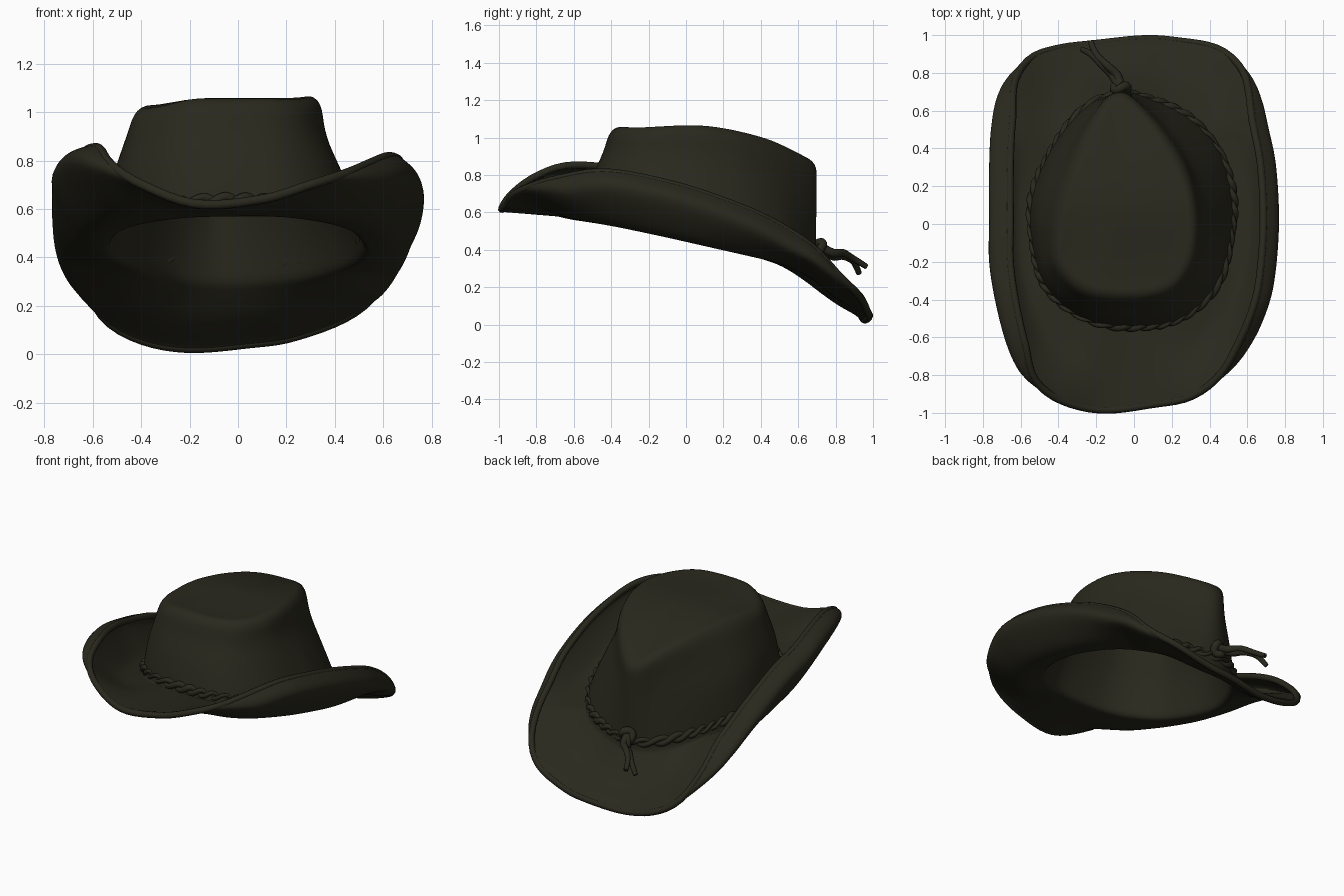
import bpy, bmesh, math
from mathutils import Vector

if "Cube" in bpy.data.objects:
    bpy.data.objects.remove(bpy.data.objects["Cube"])

N = 128
CX, CY = -0.03, 0.05          # centre used for all outlines

felt = bpy.data.materials.new("dark olive felt")
felt.diffuse_color = (0.0225, 0.0215, 0.0125, 1)
felt.use_nodes = True
felt.node_tree.nodes["Principled BSDF"].inputs["Base Color"].default_value = felt.diffuse_color


def catmull(pts, closed, steps):
    """Smooth curve through the points."""
    n, out = len(pts), []
    get = (lambda i: pts[i % n]) if closed else (lambda i: pts[max(0, min(n - 1, i))])
    for i in range(n if closed else n - 1):
        a, b, c, d = (Vector(get(i + k)) for k in (-1, 0, 1, 2))
        for s in range(steps):
            t = s / steps
            out.append(0.5 * (2 * b + (c - a) * t + (2 * a - 5 * b + 4 * c - d) * t * t
                              + (3 * b - a - 3 * c + d) * t ** 3))
    if not closed:
        out.append(Vector(pts[-1]))
    return out


def outline(ctrl):
    """Closed outline resampled at N equal angles about the centre."""
    pts = [p if len(p) == 3 else (p[0], p[1], 0) for p in ctrl]
    dense = catmull(pts, True, 24)
    polar = sorted((math.atan2(p.y - CY, p.x - CX) % math.tau,
                    math.hypot(p.x - CX, p.y - CY), p.z) for p in dense)
    a, b = polar[-1], polar[0]
    polar = [(a[0] - math.tau, a[1], a[2])] + polar + [(b[0] + math.tau, b[1], b[2])]
    out, j = [], 0
    for i in range(N):
        ang = math.tau * i / N
        while polar[j + 1][0] < ang:
            j += 1
        p, q = polar[j], polar[j + 1]
        f = (ang - p[0]) / max(q[0] - p[0], 1e-9)
        r, z = p[1] + f * (q[1] - p[1]), p[2] + f * (q[2] - p[2])
        out.append(Vector((CX + r * math.cos(ang), CY + r * math.sin(ang), z)))
    return out


def smooth(t):
    t = max(0.0, min(1.0, t))
    return t * t * (3 - 2 * t)


# Profile of the crown top along its length
TOP = catmull([(-0.6, 1.04, 0), (-0.36, 1.06, 0), (0, 1.082, 0), (0.2, 1.065, 0),
               (0.4, 1.01, 0), (0.55, 0.945, 0), (0.69, 0.87, 0), (0.8, 0.8, 0)], False, 8)


def top_z(x, y):
    for p, q in zip(TOP, TOP[1:]):
        if p.x <= y <= q.x:
            z = p.y + (q.y - p.y) * (y - p.x) / (q.x - p.x)
            return z - 0.055 * smooth((-x - 0.15) / 0.27) - 0.012 * smooth((x - 0.1) / 0.2)
    return 1.03


def base_z(y):
    return 0.457 - 0.232 * y


# Outer brim outline, crown base outline and teardrop crown top outline
rim = outline([(-0.17, -0.985, 0.62), (0.1, -0.955, 0.64), (0.3, -0.915, 0.70), (0.47, -0.80, 0.75),
               (0.60, -0.64, 0.79), (0.68, -0.48, 0.815), (0.73, -0.3, 0.80), (0.755, 0, 0.73),
               (0.74, 0.3, 0.625), (0.70, 0.5, 0.53), (0.655, 0.68, 0.41), (0.585, 0.82, 0.26),
               (0.44, 0.93, 0.15), (0.22, 0.97, 0.07), (0.05, 0.98, 0.045), (-0.2, 0.955, 0.025),
               (-0.4, 0.93, 0.06), (-0.56, 0.875, 0.15), (-0.685, 0.74, 0.32), (-0.74, 0.55, 0.48),
               (-0.755, 0.3, 0.62), (-0.755, 0, 0.74), (-0.755, -0.2, 0.79), (-0.72, -0.42, 0.84),
               (-0.66, -0.64, 0.85), (-0.57, -0.81, 0.79), (-0.4, -0.93, 0.70)])
base = outline([(0, -0.54), (0.25, -0.50), (0.45, -0.31), (0.53, 0), (0.52, 0.2), (0.45, 0.4),
                (0.3, 0.56), (0.1, 0.65), (-0.07, 0.68), (-0.25, 0.61), (-0.42, 0.41),
                (-0.53, 0.15), (-0.53, -0.1), (-0.45, -0.34), (-0.25, -0.50)])
top = outline([(0, -0.38), (0.2, -0.33), (0.30, -0.17), (0.31, 0.05), (0.25, 0.28), (0.12, 0.5),
               (-0.02, 0.66), (-0.08, 0.685), (-0.15, 0.64), (-0.27, 0.42), (-0.36, 0.15),
               (-0.40, -0.05), (-0.39, -0.22), (-0.25, -0.35)])
for p in base:
    p.z = base_z(p.y)
for p in top:
    p.z = top_z(p.x, p.y) - 0.025


def brim_section(i):
    """Curve from the rolled edge in to the crown base."""
    o, j = rim[i], base[i]
    s = smooth((abs(o.x) - 0.2) / 0.45) * smooth((0.98 - o.y) / 0.45) * smooth((o.y + 1.05) / 0.45)
    roll, drop = (0.10, 0.06) if o.x < 0 else (0.07, 0.085)
    edge = Vector((o.x * (1 - roll / 0.76 * s), o.y, o.z))
    bulge = Vector((o.x, o.y, o.z - drop * s)).lerp(j, 0.13 * (1 - s) ** 2)
    mid = j.lerp(bulge, 0.5)
    # the brim stays low before curling up, and drops early at the back
    rise = bulge.z - j.z
    mid.z = j.z + rise * (0.5 - 0.36 * smooth((abs(o.x) - 0.1) / 0.4) if rise > 0 else 0.66)
    return catmull([edge, bulge, mid, j], False, 5)


def crown_point(i, t, w):
    """Crown wall: steeper on the left, pinched in on the right."""
    side = math.cos(math.tau * i / N)
    w += 0.15 * side * math.sin(math.pi * t ** 1.4)
    p = base[i].lerp(top[i], min(w, 1.0))
    p.z = base[i].z + (top[i].z - base[i].z) * t
    return p


# Hat body: brim, crown walls and dished top as one felt shell
sections = []
for i in range(N):
    sec = brim_section(i)
    for t, w in ((0.08, 0.04), (0.25, 0.16), (0.4, 0.30), (0.53, 0.43), (0.68, 0.63),
                 (0.8, 0.76), (0.9, 0.84), (0.97, 0.92)):
        sec.append(crown_point(i, t, w))
    for k, sink in ((0.97, 0.0), (0.92, 0.002), (0.84, 0.008), (0.65, 0.016), (0.4, 0.02), (0.15, 0.02)):
        x, y = CX + (top[i].x - CX) * k, CY + (top[i].y - CY) * k
        sec.append(Vector((x, y, top_z(x, y) - 0.018 - sink)))
    sections.append(sec)

bm = bmesh.new()
grid = [[bm.verts.new(p) for p in sec] for sec in sections]
centre = bm.verts.new((CX, CY, top_z(CX, CY) - 0.038))
for i in range(N):
    a, b = grid[i], grid[(i + 1) % N]
    for k in range(len(a) - 1):
        bm.faces.new((a[k], b[k], b[k + 1], a[k + 1]))
    bm.faces.new((a[-1], b[-1], centre))
bmesh.ops.recalc_face_normals(bm, faces=bm.faces)
mesh = bpy.data.meshes.new("hat_body")
bm.to_mesh(mesh)
bm.free()
mesh.materials.append(felt)
mesh.polygons.foreach_set("use_smooth", [True] * len(mesh.polygons))
hat = bpy.data.objects.new("hat_body", mesh)
bpy.context.collection.objects.link(hat)
sub = hat.modifiers.new("soften", 'SUBSURF')
sub.levels = sub.render_levels = 1
sol = hat.modifiers.new("felt_thickness", 'SOLIDIFY')
sol.thickness, sol.offset = 0.03, 0


def tube(name, pts, radius, closed, radii=None):
    """Round cord along a path, turned into a mesh."""
    cu = bpy.data.curves.new(name, 'CURVE')
    cu.dimensions = '3D'
    cu.bevel_depth, cu.bevel_resolution, cu.use_fill_caps = radius, 2, True
    sp = cu.splines.new('POLY')
    sp.points.add(len(pts) - 1)
    for k, p in enumerate(pts):
        sp.points[k].co = (*p, 1)
        sp.points[k].radius = radii(k / len(pts)) if radii else 1
    sp.use_cyclic_u = closed
    cu.materials.append(felt)
    ob = bpy.data.objects.new(name, cu)
    bpy.context.collection.objects.link(ob)
    bpy.ops.object.select_all(action='DESELECT')
    ob.select_set(True)
    bpy.context.view_layer.objects.active = ob
    bpy.ops.object.convert(target='MESH')
    bpy.ops.object.shade_smooth()


# Rolled bead along the brim edge
tube("brim_edge", [sec[0] for sec in sections], 0.02, True)

# Worn twisted cord band around the crown, two uneven strands
path = catmull([crown_point(i, 0.11, 0.06) for i in range(N)], True, 4)
for strand in range(2):
    pts = []
    for k, p in enumerate(path):
        u = math.tau * k / len(path)
        a = 22 * u + math.pi * strand + 0.8 * math.sin(5 * u)
        out = Vector((p.x - CX, p.y - CY, 0)).normalized()
        pts.append(p + out * (0.012 + 0.010 * math.cos(a)) + Vector((0, 0, 0.018 * math.sin(a))))
    tube(f"hat_band_strand_{strand + 1}", pts, 0.016, True,
         lambda t: 1 + 0.25 * math.sin(math.tau * 7 * t))

# Knot at the back and the two loose cord tails
ring = [(-0.07 + 0.035 * math.cos(a), 0.72 + 0.012 * math.sin(2 * a), 0.405 + 0.035 * math.sin(a))
        for a in (math.tau * k / 20 for k in range(20))]
tube("band_knot", ring, 0.024, True)
for n, (dx, dz, tip) in enumerate(((0.012, 0.008, (-0.23, 0.965, 0.31)),
                                   (-0.012, -0.008, (-0.275, 0.925, 0.275)))):
    pts = catmull([(-0.07, 0.71, 0.42), (-0.10 + dx, 0.785, 0.375 + dz), (-0.155 + dx, 0.84, 0.375 + dz),
                   (-0.21 + dx, 0.895, 0.345 + dz), tip], False, 6)
    tube(f"cord_tail_{n + 1}", pts, 0.024, False, lambda t: 1.1 - 0.5 * t)
